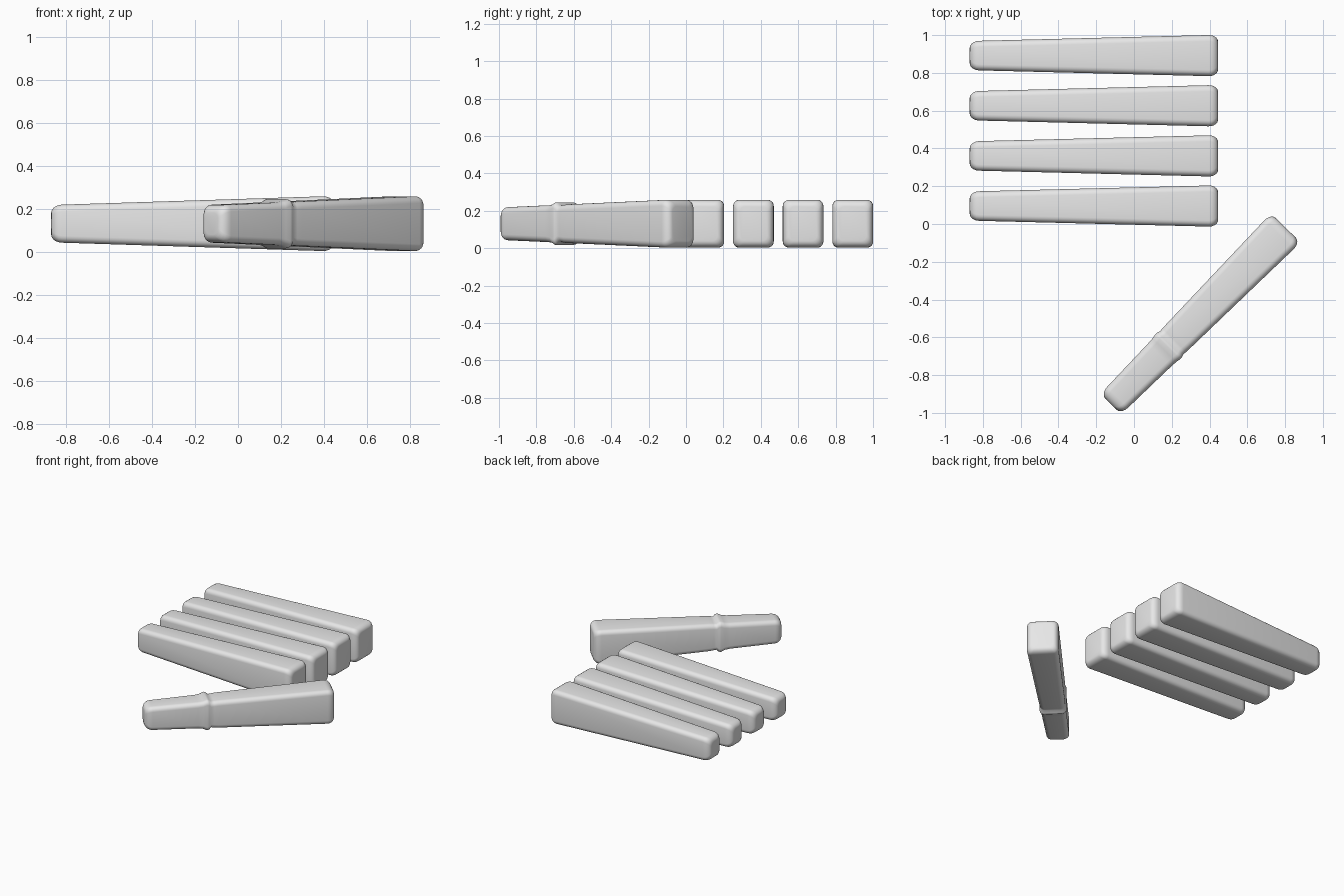
import bpy, bmesh, math

if "Cube" in bpy.data.objects:
    bpy.data.objects.remove(bpy.data.objects["Cube"])

grey = bpy.data.materials.new("light grey")
grey.diffuse_color = (0.8, 0.8, 0.8, 1)
grey.use_nodes = True
grey.node_tree.nodes["Principled BSDF"].inputs["Base Color"].default_value = grey.diffuse_color

HALF = 0.6575                 # half length of a bar
END_LEN, END_IN = 0.05, 0.036  # rounding of the ends
RAD = 0.032                   # rounding of the long edges


def section(x, hw, hh):
    """Rounded rectangle across the bar."""
    pts = []
    for k, (sy, sz) in enumerate([(1, 1), (-1, 1), (-1, -1), (1, -1)]):
        for i in range(6):
            a = math.pi / 2 * (k + i / 5)
            pts.append((x, sy * (hw - RAD) + RAD * math.cos(a),
                        sz * (hh - RAD) + RAD * math.sin(a)))
    return pts


def bar(name, loc, angle=0, ridge=()):
    """Tapered bar with rounded ends; ridge = (x, height offset) pairs."""
    stations = []
    for i in range(6):
        a = math.pi / 2 * i / 5
        d, inset = END_LEN * (1 - math.sin(a)), END_IN * (1 - math.cos(a))
        stations += [(-HALF + d, inset, 0), (HALF - d, inset, 0)]
    stations += [(x, 0, off) for x, off in ridge]
    stations.sort()
    bm = bmesh.new()
    rings = []
    for x, inset, off in stations:
        t = (x + HALF) / (2 * HALF)
        hw = 0.077 + 0.033 * t - inset + off * 0.35
        hh = 0.087 + 0.042 * t - inset + off
        rings.append([bm.verts.new(p) for p in section(x, hw, hh)])
    n = len(rings[0])
    for r, s in zip(rings, rings[1:]):
        for i in range(n):
            j = (i + 1) % n
            bm.faces.new((r[i], r[j], s[j], s[i]))
    bm.faces.new(rings[0])
    bm.faces.new(rings[-1])
    bmesh.ops.recalc_face_normals(bm, faces=bm.faces)
    me = bpy.data.meshes.new(name)
    bm.to_mesh(me)
    bm.free()
    me.materials.append(grey)
    for p in me.polygons:
        p.use_smooth = True
    ob = bpy.data.objects.new(name, me)
    ob.location = loc
    ob.rotation_euler.z = angle
    bpy.context.collection.objects.link(ob)
    return ob


# Four parallel fingers
for i in range(4):
    bar(f"finger_{i + 1}", (-0.2125, 0.095 + 0.2655 * i, 0.131))

# Slanted thumb with a small knuckle ridge
bar("thumb", (0.3405, -0.487, 0.131), math.radians(45.2),
    ridge=[(-0.29, 0), (-0.255, 0.004), (-0.23, 0.014), (-0.215, 0.011),
           (-0.2, -0.004), (-0.18, -0.002), (-0.15, 0)])
